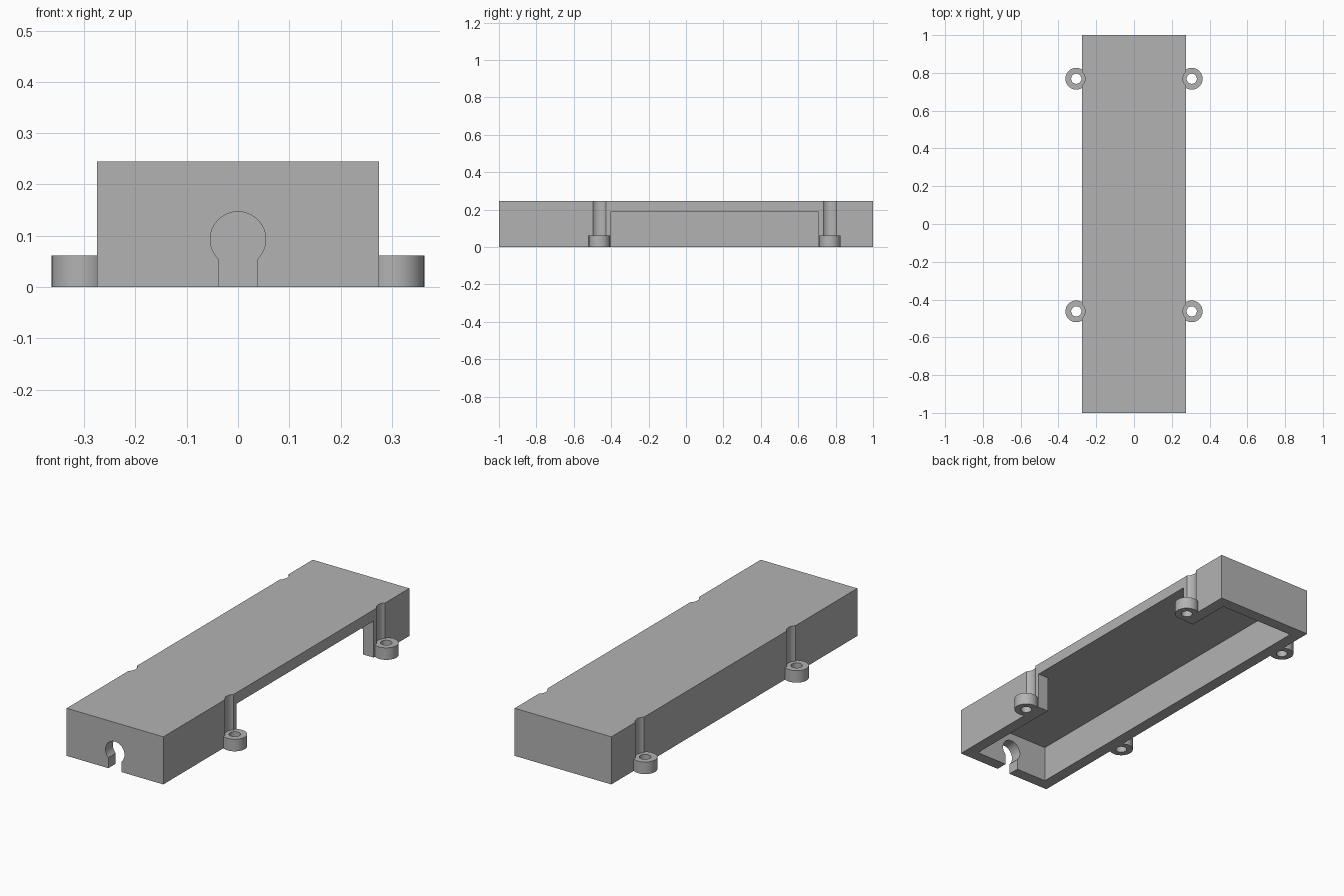
import bpy
import math

cube = bpy.data.objects.get("Cube")
if cube:
    bpy.data.objects.remove(cube, do_unlink=True)

# Dimensions
HALF_W, HALF_L, HEIGHT = 0.275, 1.0, 0.245
WALL, CEILING = 0.06, 0.188
LUG_X, LUG_YS, LUG_H = 0.3055, (-0.4625, 0.769), 0.062
LUG_R, GROOVE_R, HOLE_R = 0.0575, 0.0465, 0.027

grey = bpy.data.materials.new("plain grey")
grey.use_nodes = True
grey.diffuse_color = (0.45, 0.45, 0.45, 1)
grey.node_tree.nodes["Principled BSDF"].inputs["Base Color"].default_value = grey.diffuse_color


def box(name, x0, x1, y0, y1, z0, z1):
    bpy.ops.mesh.primitive_cube_add(size=1, location=((x0 + x1) / 2, (y0 + y1) / 2, (z0 + z1) / 2))
    ob = bpy.context.object
    ob.name = name
    ob.scale = (x1 - x0, y1 - y0, z1 - z0)
    bpy.ops.object.transform_apply(location=True, rotation=True, scale=True)
    ob.data.materials.append(grey)
    return ob


def cylinder(name, radius, length, centre, rotation=(0, 0, 0)):
    bpy.ops.mesh.primitive_cylinder_add(vertices=48, radius=radius, depth=length,
                                        location=centre, rotation=rotation)
    ob = bpy.context.object
    ob.name = name
    bpy.ops.object.transform_apply(location=True, rotation=True, scale=True)
    ob.data.materials.append(grey)
    return ob


def combine(target, tool, operation="DIFFERENCE"):
    mod = target.modifiers.new(tool.name, "BOOLEAN")
    mod.object = tool
    mod.operation = operation
    mod.solver = "EXACT"
    bpy.context.view_layer.objects.active = target
    bpy.ops.object.modifier_apply(modifier=mod.name)
    bpy.data.objects.remove(tool, do_unlink=True)


# Hollow cover, open underneath
cover = box("enclosure_cover", -HALF_W, HALF_W, -HALF_L, HALF_L, 0, HEIGHT)
combine(cover, box("cavity", WALL - HALF_W, HALF_W - WALL, WALL - HALF_L, HALF_L - WALL, -0.1, CEILING))

# Long opening in the left wall
combine(cover, box("side_opening", 0.1, 0.4, -0.404, 0.709, -0.1, CEILING))

# Keyhole cable exit in the front wall
combine(cover, cylinder("cable_hole", 0.054, 0.2, (0, -HALF_L, 0.093), (math.pi / 2, 0, 0)))
combine(cover, box("cable_slot", -0.038, 0.038, -1.1, -0.9, -0.1, 0.09))

# Mounting lugs with screw holes and screwdriver grooves
for side in (-1, 1):
    for y in LUG_YS:
        x = side * LUG_X
        combine(cover, cylinder("groove", GROOVE_R, 0.4, (x, y, LUG_H + 0.2)))
        combine(cover, cylinder("lug", LUG_R, LUG_H, (x, y, LUG_H / 2)), "UNION")
        combine(cover, cylinder("screw_hole", HOLE_R, 0.4, (x, y, 0)))

# Smooth round surfaces, crisp edges
bpy.ops.object.select_all(action="DESELECT")
cover.select_set(True)
bpy.context.view_layer.objects.active = cover
bpy.ops.object.shade_smooth_by_angle(angle=math.radians(30))
